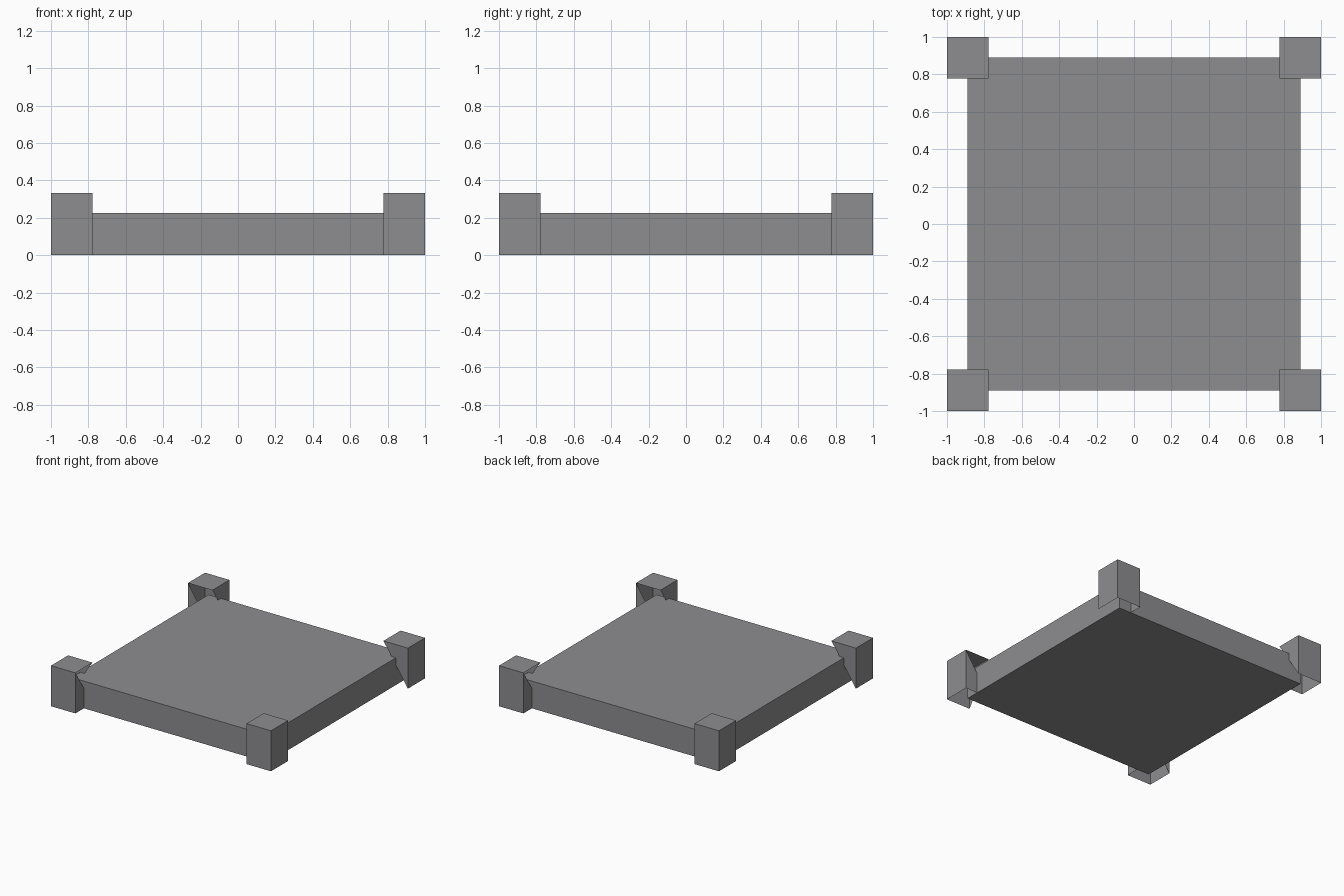
import bpy
import bmesh
from math import pi
from mathutils import Matrix

if "Cube" in bpy.data.objects:
    bpy.data.objects.remove(bpy.data.objects["Cube"])

OUT, IN = 1.0, 0.778      # outer and inner faces of the corner posts
SLAB, SLAB_H = 0.89, 0.224
POST_H = 0.333

grey = bpy.data.materials.new("stone grey")
grey.diffuse_color = (0.27, 0.27, 0.28, 1)
grey.use_nodes = True
grey.node_tree.nodes["Principled BSDF"].inputs["Base Color"].default_value = grey.diffuse_color


def finish(bm, name):
    mesh = bpy.data.meshes.new(name)
    bm.to_mesh(mesh)
    bm.free()
    mesh.materials.append(grey)
    obj = bpy.data.objects.new(name, mesh)
    bpy.context.collection.objects.link(obj)
    return obj


# Floor slab
bm = bmesh.new()
bmesh.ops.create_cube(bm, size=1, matrix=Matrix.Translation((0, 0, SLAB_H / 2))
                      @ Matrix.Diagonal((2 * SLAB, 2 * SLAB, SLAB_H, 1)))
finish(bm, "floor_slab")


# Corner post: open below, only half of each inward wall is present
def corner_post(name, angle):
    bm = bmesh.new()
    ring = [(IN, IN), (OUT, IN), (OUT, OUT), (IN, OUT)]
    low = [bm.verts.new((x, y, 0)) for x, y in ring]
    top = [bm.verts.new((x, y, POST_H)) for x, y in ring]
    bm.faces.new(top)
    # Two full outer walls
    for i in (1, 2):
        bm.faces.new((low[i], low[i + 1], top[i + 1], top[i]))
    # Two triangular inner walls
    bm.faces.new((top[0], low[1], top[1]))
    bm.faces.new((low[3], low[0], top[3]))
    bm.transform(Matrix.Rotation(angle, 4, 'Z'))
    finish(bm, name)


for k, place in enumerate(("back_right", "back_left", "front_left", "front_right")):
    corner_post(place + "_post", k * pi / 2)
